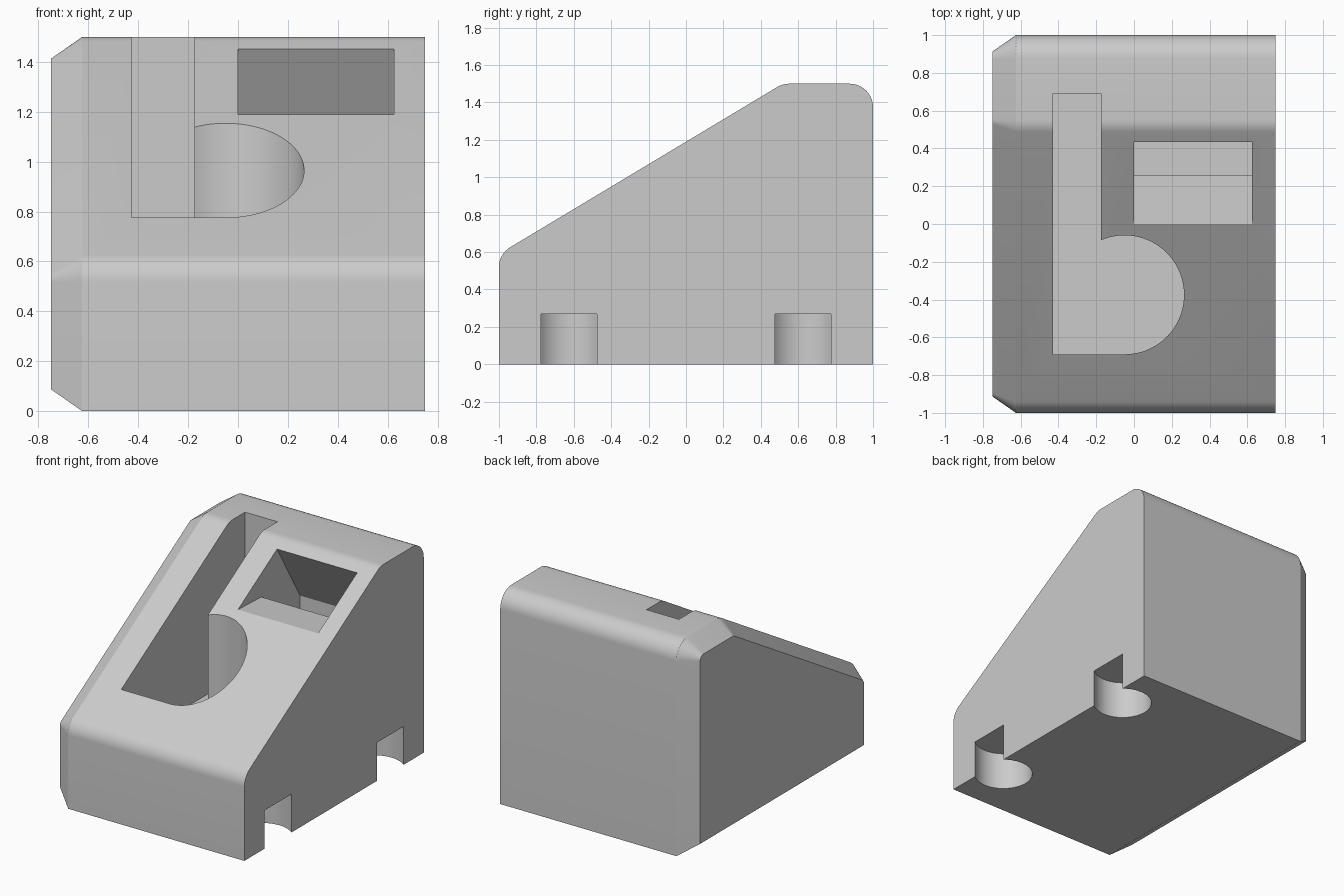
import bpy, bmesh
from math import atan2, cos, sin, pi, hypot

old = bpy.data.objects.get("Cube")
if old:
    bpy.data.objects.remove(old, do_unlink=True)

GRAY = (0.6, 0.6, 0.6, 1)
mat = bpy.data.materials.new("plain gray")
mat.use_nodes = True
mat.diffuse_color = GRAY
mat.node_tree.nodes["Principled BSDF"].inputs["Base Color"].default_value = GRAY

HALF, TOP = 0.75, 1.5
R = 0.125                  # edge rounding
INSET, DEPTH = 0.087, 0.125   # side chamfer
GRADE, MID = 0.6, 1.19     # slope: z = MID + GRADE * y
FLOOR = 0.375


def loft(name, loops):
    """Closed solid through matching loops of 3D points."""
    bm = bmesh.new()
    rings = [[bm.verts.new(p) for p in loop] for loop in loops]
    for a, b in zip(rings, rings[1:]):
        n = len(a)
        for i in range(n):
            j = (i + 1) % n
            bm.faces.new((a[i], a[j], b[j], b[i]))
    bm.faces.new(rings[0])
    bm.faces.new(rings[-1])
    bmesh.ops.recalc_face_normals(bm, faces=bm.faces)
    mesh = bpy.data.meshes.new(name)
    bm.to_mesh(mesh)
    bm.free()
    mesh.materials.append(mat)
    ob = bpy.data.objects.new(name, mesh)
    bpy.context.collection.objects.link(ob)
    return ob


def arc(cx, cy, r, a0, a1, n):
    return [(cx + r * cos(a0 + (a1 - a0) * i / n),
             cy + r * sin(a0 + (a1 - a0) * i / n)) for i in range(n + 1)]


def side_profile(inset):
    """Wedge outline in y, z with rounded upper corners."""
    tilt = atan2(1, -GRADE)
    drop = R * hypot(1, GRADE)
    front_z = MID - GRADE * (1 - R) - drop
    top_y = (TOP - R - MID + drop) / GRADE
    r = R - inset
    return ([(1 - inset, inset), (inset - 1, inset)]
            + arc(R - 1, front_z, r, pi, tilt, 8)
            + arc(top_y, TOP - R, r, tilt, pi / 2, 6)
            + arc(1 - R, TOP - R, r, pi / 2, 0, 10))


# wedge body, chamfered all round its right side
body = loft("wedge_body", [[(x, y, z) for y, z in side_profile(d)] for x, d in
                           ((HALF, 0), (DEPTH - HALF, 0), (-HALF, INSET))])

# long slot with a half-round bay
left, inner, end = -0.428, -0.175, 0.69
cx, cy, r = -0.05, -0.375, 0.315
start = atan2((r * r - (inner - cx) ** 2) ** 0.5, inner - cx)
outline = ([(left, end), (left, cy - r)] + arc(cx, cy, r, -pi / 2, start, 48)
           + [(inner, end)])
cutters = [loft("slot_cutter", [[(x, y, z) for x, y in outline]
                                for z in (FLOOR, TOP + 0.2)])]

# rectangular pocket: flat ledge in front, undercut back wall
ledge, back = 0.26, 0.435
top_z = MID + GRADE * back
pocket = [(0, MID), (ledge, MID - 0.01), (ledge, FLOOR), (end, FLOOR),
          (end, top_z - (end - back) / GRADE), (back, top_z),
          (back - 0.06, top_z + 0.1), (-0.06, MID + 0.1)]
cutters.append(loft("pocket_cutter", [[(x, y, z) for y, z in pocket]
                                      for x in (0, 0.625)]))

# round notches under the left side
for y in (-0.625, 0.625):
    circle = arc(HALF - DEPTH, y, 0.195, 0, 2 * pi, 48)[:-1]
    cutters.append(loft("notch_cutter", [[(px, py, z) for px, py in circle]
                                         for z in (-0.1, 0.27)]))

# cut the recesses
bpy.ops.object.select_all(action='DESELECT')
body.select_set(True)
bpy.context.view_layer.objects.active = body
for cutter in cutters:
    cutter.hide_render = True
    mod = body.modifiers.new(cutter.name, 'BOOLEAN')
    mod.operation = 'DIFFERENCE'
    mod.solver = 'EXACT'
    mod.object = cutter
    bpy.ops.object.modifier_apply(modifier=mod.name)
for cutter in cutters:
    bpy.data.objects.remove(cutter, do_unlink=True)

bpy.ops.object.shade_smooth_by_angle(angle=0.42)
